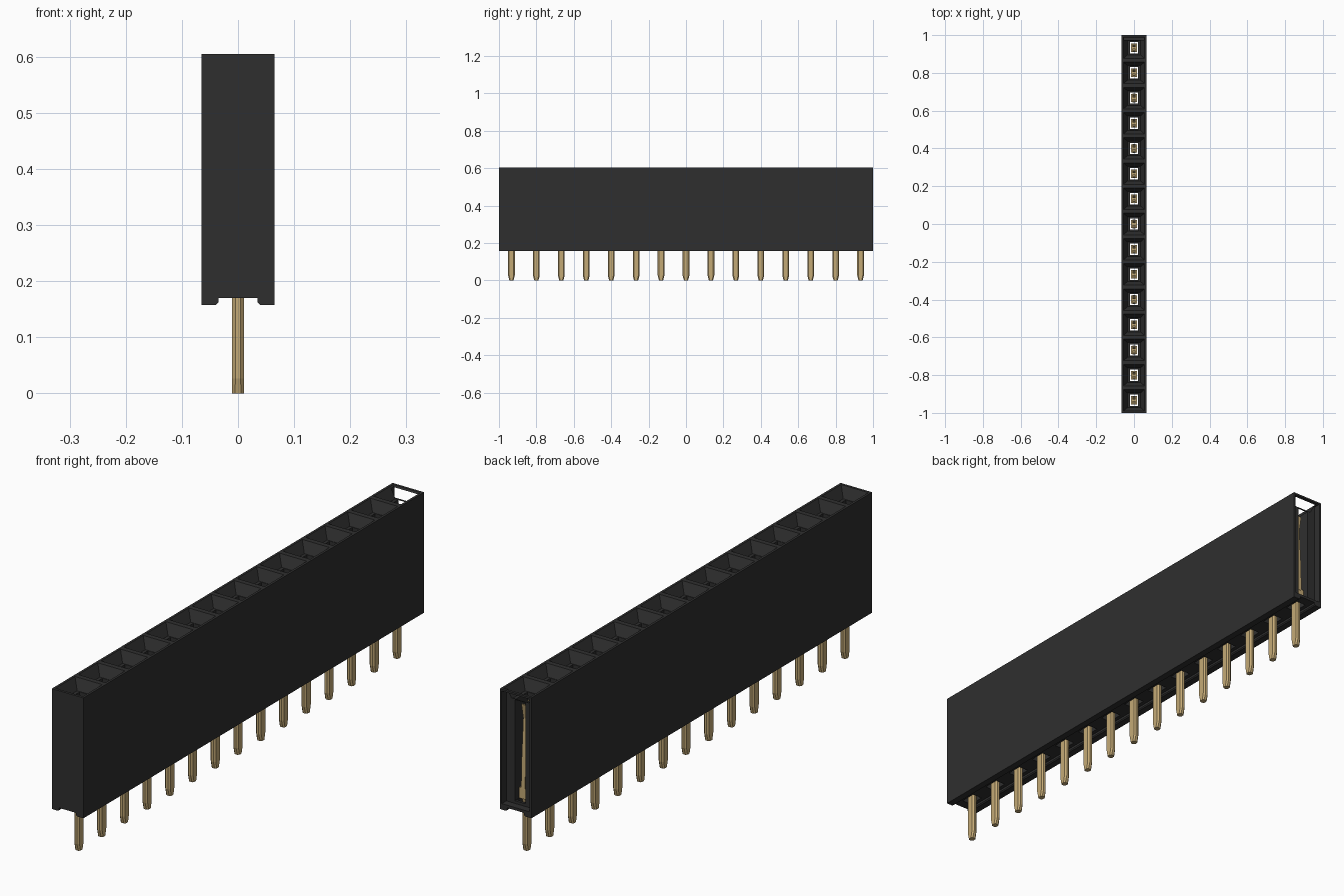
import bpy
import bmesh

cube = bpy.data.objects.get("Cube")
if cube:
    bpy.data.objects.remove(cube, do_unlink=True)

COUNT, PITCH = 15, 2 / 15
HALF_W, TOP, FOOT, BASE = 0.065, 0.605, 0.158, 0.17


def make_material(name, rgb, rough):
    m = bpy.data.materials.new(name)
    m.use_nodes = True
    m.diffuse_color = (*rgb, 1)
    shader = next(n for n in m.node_tree.nodes if n.type == 'BSDF_PRINCIPLED')
    shader.inputs["Base Color"].default_value = (*rgb, 1)
    shader.inputs["Roughness"].default_value = rough
    return m


black = make_material("black plastic", (0.028, 0.028, 0.028), 0.6)
gold = make_material("gold metal", (0.55, 0.40, 0.18), 0.5)


def loft(bm, rings):
    """Skin a closed solid through rings of equal point count."""
    loops = [[bm.verts.new(p) for p in ring] for ring in rings]
    n = len(loops[0])
    for a, b in zip(loops, loops[1:]):
        for i in range(n):
            j = (i + 1) % n
            bm.faces.new((a[i], a[j], b[j], b[i]))
    bm.faces.new(loops[0][::-1])
    bm.faces.new(loops[-1])


def rect(hx, y0, y1, z):
    return [(-hx, y0, z), (hx, y0, z), (hx, y1, z), (-hx, y1, z)]


def box(bm, hx, y0, y1, z0, z1):
    loft(bm, [rect(hx, y0, y1, z0), rect(hx, y0, y1, z1)])


def octagon(hx, hy, c, y, z):
    pts = [(hx - c, -hy), (hx, c - hy), (hx, hy - c), (hx - c, hy),
           (c - hx, hy), (-hx, hy - c), (-hx, c - hy), (c - hx, -hy)]
    return [(px, py + y, z) for px, py in pts]


def finish(bm, name, mat):
    bmesh.ops.recalc_face_normals(bm, faces=bm.faces[:])
    mesh = bpy.data.meshes.new(name)
    bm.to_mesh(mesh)
    bm.free()
    mesh.materials.append(mat)
    ob = bpy.data.objects.new(name, mesh)
    bpy.context.collection.objects.link(ob)
    return ob


centres = [(i - (COUNT - 1) / 2) * PITCH for i in range(COUNT)]

# Housing: extruded cross-section with a shallow groove underneath
half = [(0.035, BASE), (0.035, 0.162), (0.039, FOOT), (HALF_W, FOOT), (HALF_W, TOP)]
section = half + [(-x, z) for x, z in reversed(half)]
bm = bmesh.new()
loft(bm, [[(x, y, z) for x, z in section] for y in (-1, 1)])
housing = finish(bm, "housing", black)

# Cutters: funnel mouth and narrow socket, pin holes, open back end
bm = bmesh.new()
for y in centres:
    loft(bm, [rect(0.022, y - 0.036, y + 0.036, 0.19),
              rect(0.022, y - 0.036, y + 0.036, 0.565),
              rect(0.034, y - 0.038, y + 0.038, 0.5651),
              rect(0.056, y - 0.057, y + 0.057, TOP),
              rect(0.056, y - 0.057, y + 0.057, TOP + 0.05)])
sockets = finish(bm, "socket_cutter", black)
bm = bmesh.new()
for y in centres:
    box(bm, 0.02, y - 0.03, y + 0.03, 0.165, 0.2)
holes = finish(bm, "pin_hole_cutter", black)
bm = bmesh.new()
box(bm, 0.057, 0.973, 1.1, 0.18, 0.598)
end_cut = finish(bm, "end_cutter", black)
bm = bmesh.new()
box(bm, 0.022, centres[-1], 0.98, 0.19, 0.565)
slot_cut = finish(bm, "end_slot_cutter", black)

cutters = [sockets, holes, end_cut, slot_cut]
for cutter in cutters:
    cutter.hide_render = True
    mod = housing.modifiers.new(cutter.name, 'BOOLEAN')
    mod.operation = 'DIFFERENCE'
    mod.solver = 'EXACT'
    mod.object = cutter

# Bake the cuts, then drop the cutters
graph = bpy.context.evaluated_depsgraph_get()
baked = bpy.data.meshes.new_from_object(housing.evaluated_get(graph))
housing.modifiers.clear()
housing.data = baked
baked.name = "housing"
baked.materials.clear()
baked.materials.append(black)
for p in baked.polygons:
    p.material_index = 0
for cutter in cutters:
    bpy.data.objects.remove(cutter, do_unlink=True)

# Solder pins: chamfered bars with tips tapered front to back
bm = bmesh.new()
for y in centres:
    loft(bm, [octagon(0.0105, 0.011, 0.005, y, 0),
              octagon(0.0105, 0.018, 0.006, y, 0.027),
              octagon(0.0105, 0.018, 0.006, y, 0.21)])
finish(bm, "solder_pins", gold)

# Spring contacts: a clip base and two leaves that pinch together near the top
bm = bmesh.new()
for y in centres:
    box(bm, 0.017, y - 0.022, y + 0.022, 0.195, 0.235)
    for s in (-1, 1):
        path = [(0.02, 0.23), (0.016, 0.35), (0.007, 0.49), (0.018, 0.545)]
        loft(bm, [rect(0.008, y + s * d - 0.003, y + s * d + 0.003, z)
                  for d, z in path])
finish(bm, "spring_contacts", gold)
